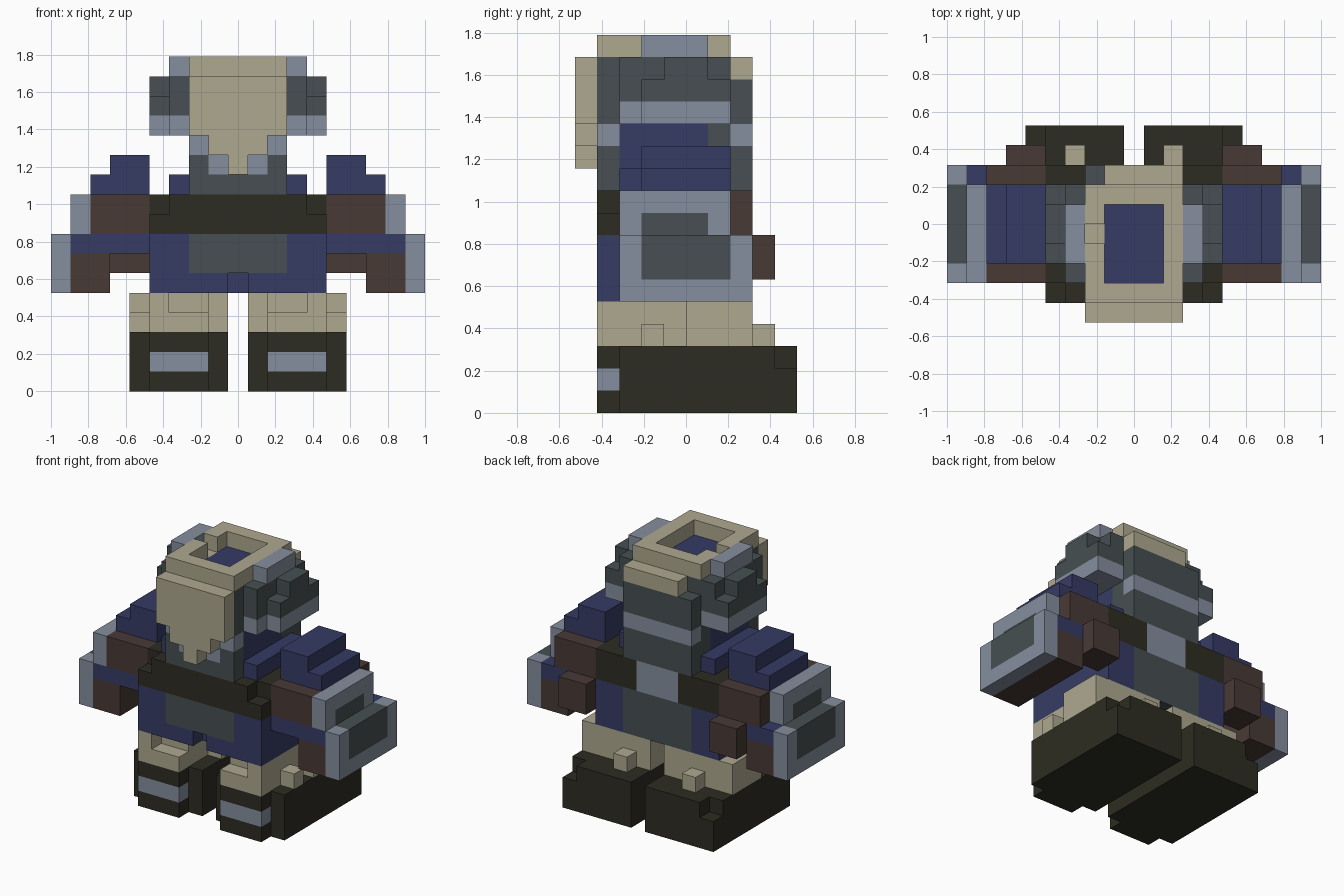
import bpy, bmesh, math
from mathutils import Vector

cube = bpy.data.objects.get("Cube")
if cube:
    bpy.data.objects.remove(cube, do_unlink=True)

V = 2 / 19                      # block size
NX, NY = 19, 10                 # blocks across and deep


# Materials, one per colour
def linear(c):
    c /= 255
    return c / 12.92 if c <= 0.04045 else ((c + 0.055) / 1.055) ** 2.4


COLOURS = {
    "tan": (174, 169, 144), "slate": (71, 79, 82), "pale_blue": (134, 143, 159),
    "navy": (54, 59, 100), "brown": (72, 58, 53), "black": (45, 44, 34),
}
MATS = list(COLOURS)
for name, rgb in COLOURS.items():
    mat = bpy.data.materials.new(name)
    col = [linear(c) for c in rgb] + [1]
    mat.use_nodes = True
    mat.diffuse_color = col
    bsdf = next(n for n in mat.node_tree.nodes if n.type == 'BSDF_PRINCIPLED')
    bsdf.inputs["Base Color"].default_value = col
    bsdf.inputs["Roughness"].default_value = 0.9
    COLOURS[name] = mat

cells = {}                      # block position -> (part, colour)


def block(part, colour, x0, x1, y0, y1, z0, z1):
    """Fill a box of blocks; colour None carves it away."""
    for x in range(x0, x1):
        for y in range(y0, y1):
            for z in range(z0, z1):
                if colour:
                    cells[x, y, z] = (part, colour)
                else:
                    cells.pop((x, y, z), None)


def pair(part, colour, x0, x1, *yz):
    """The same box on both sides."""
    block("right_" + part, colour, x0, x1, *yz)
    block("left_" + part, colour, NX - x1, NX - x0, *yz)


# Boots with a stepped toe, toe stripe and notched heel
pair("boot", "black", 4, 9, 2, 10, 0, 3)
pair("boot", "black", 5, 8, 1, 2, 0, 3)
pair("boot", "pale_blue", 5, 8, 1, 2, 1, 2)
pair("boot", None, 4, 5, 9, 10, 2, 3)

# Legs with fur tufts
pair("leg", "tan", 5, 8, 2, 8, 3, 5)
pair("leg", "tan", 5, 8, 1, 2, 3, 4)
pair("leg", "tan", 5, 6, 1, 2, 4, 5)
pair("leg", "tan", 4, 5, 3, 4, 3, 4)
pair("leg", "tan", 4, 5, 5, 8, 3, 5)
pair("leg", "tan", 8, 9, 4, 8, 3, 5)
block("right_leg", "tan", 6, 7, 8, 9, 3, 4)
block("left_leg", "tan", 11, 12, 8, 9, 3, 4)

# Torso, pocket and back panel
block("torso", "navy", 5, 14, 1, 8, 5, 8)
block("torso", "slate", 7, 12, 1, 2, 6, 8)
block("torso", None, 9, 10, 1, 2, 5, 6)
block("torso", "slate", 7, 12, 7, 8, 5, 8)

# Belt with a back buckle
block("belt", "black", 5, 14, 1, 8, 8, 10)
block("belt", None, 5, 6, 1, 2, 9, 10)
block("belt", None, 13, 14, 1, 2, 9, 10)
block("belt", "pale_blue", 8, 11, 7, 8, 8, 10)

# Arms: stepped shoulder, sleeve, forearm and elbow
pair("arm", "navy", 3, 5, 3, 7, 10, 12)
pair("arm", "navy", 2, 3, 3, 7, 10, 11)
pair("arm", "brown", 2, 5, 2, 8, 8, 10)
pair("arm", "navy", 1, 5, 2, 8, 7, 8)
pair("arm", "brown", 1, 3, 2, 8, 5, 7)
pair("arm", "brown", 3, 5, 7, 8, 6, 7)
pair("arm", "brown", 3, 5, 8, 9, 6, 8)

# Cuffs with a dark centre
pair("cuff", "pale_blue", 0, 1, 2, 8, 5, 8)
pair("cuff", "slate", 0, 1, 3, 7, 6, 8)
pair("cuff", "pale_blue", 1, 2, 2, 7, 8, 10)
pair("cuff", "slate", 1, 2, 3, 6, 8, 9)

# Collar
pair("collar", "navy", 6, 7, 2, 7, 10, 11)

# Head: dark hood, navy sides, pale bands
block("head", "slate", 7, 12, 1, 8, 10, 16)
block("head", "navy", 7, 12, 2, 6, 10, 13)
block("head", "pale_blue", 7, 12, 1, 2, 12, 13)
block("head", "pale_blue", 8, 11, 1, 2, 11, 12)
block("head", "pale_blue", 7, 12, 7, 8, 12, 13)
block("head", "navy", 8, 11, 2, 6, 15, 16)
block("head", "tan", 8, 12, 7, 8, 15, 16)
block("head", None, 7, 8, 7, 8, 15, 16)

# Open rim on top of the head
block("head_rim", "tan", 7, 12, 1, 7, 16, 17)
block("head_rim", None, 8, 11, 2, 6, 16, 17)
block("head_rim", None, 7, 8, 4, 5, 16, 17)
block("head_rim", "tan", 7, 8, 4, 5, 15, 16)

# Tapering face mask
block("face_mask", "tan", 7, 12, 0, 1, 13, 16)
block("face_mask", "tan", 8, 11, 0, 1, 12, 13)
block("face_mask", "tan", 9, 10, 0, 1, 11, 12)

# Ears
pair("ear", "slate", 6, 7, 2, 7, 14, 16)
pair("ear", "slate", 5, 6, 3, 7, 14, 15)
pair("ear", "slate", 5, 6, 4, 6, 15, 16)
pair("ear", "pale_blue", 6, 7, 2, 7, 13, 14)
pair("ear", "pale_blue", 5, 6, 3, 7, 13, 14)
pair("ear", "pale_blue", 6, 7, 3, 6, 16, 17)


# Turn each part's blocks into one clean outer shell
def build(part):
    bm = bmesh.new()
    for pos, (owner, colour) in cells.items():
        if owner != part:
            continue
        centre = Vector(pos) + Vector((0.5, 0.5, 0.5))
        for axis in range(3):
            for sign in (-1, 1):
                n = Vector((0, 0, 0))
                n[axis] = sign
                if tuple(int(a + b) for a, b in zip(pos, n)) in cells:
                    continue
                u = Vector((0, 0, 0))
                u[(axis + 1) % 3] = 0.5
                w = n.cross(u)
                corners = [centre + n / 2 + a * u + b * w
                           for a, b in ((-1, -1), (1, -1), (1, 1), (-1, 1))]
                face = bm.faces.new([bm.verts.new(
                    ((c.x - NX / 2) * V, (c.y - NY / 2) * V, c.z * V)) for c in corners])
                face.material_index = MATS.index(colour)
    bmesh.ops.remove_doubles(bm, verts=bm.verts, dist=1e-4)
    bmesh.ops.dissolve_limit(bm, angle_limit=math.radians(1), verts=bm.verts,
                             edges=bm.edges, delimit={'MATERIAL'})
    mesh = bpy.data.meshes.new(part)
    bm.to_mesh(mesh)
    bm.free()
    for name in MATS:
        mesh.materials.append(COLOURS[name])
    bpy.context.scene.collection.objects.link(bpy.data.objects.new(part, mesh))


for part in sorted({owner for owner, _ in cells.values()}):
    build(part)
